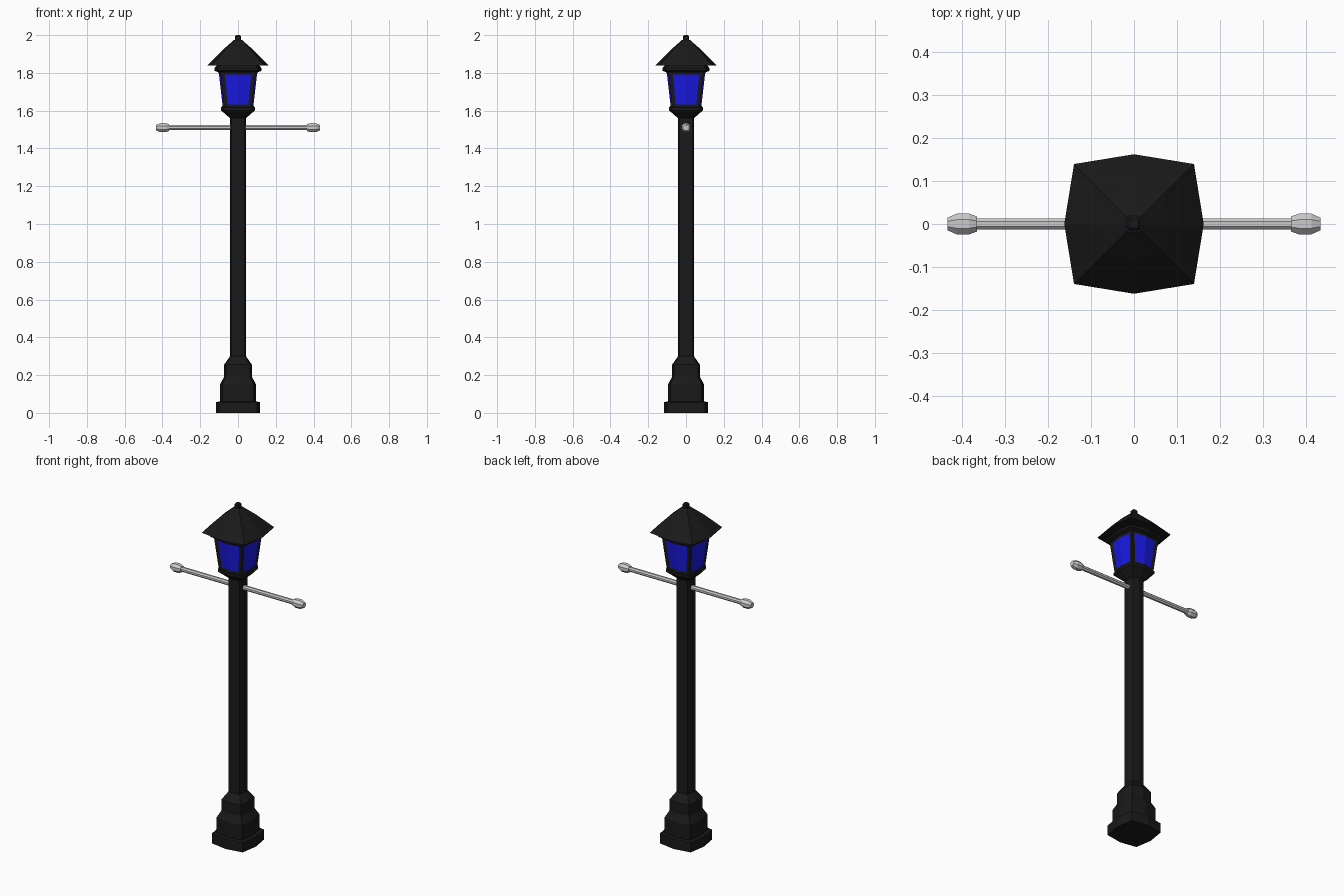
import bpy, bmesh, math
from mathutils import Matrix

if "Cube" in bpy.data.objects:
    bpy.data.objects.remove(bpy.data.objects["Cube"])


def material(name, rgb):
    m = bpy.data.materials.new(name)
    m.diffuse_color = (*rgb, 1)
    m.use_nodes = True
    m.node_tree.nodes["Principled BSDF"].inputs["Base Color"].default_value = m.diffuse_color
    return m


black = material("black_iron", (0.01, 0.01, 0.01))
blue = material("blue_glass", (0.01, 0.01, 0.8))

# Bulged square: side middles lie on the axes, corners are pulled in a little
C = 0.86
SQUARE = [(1, 0), (C, C), (0, 1), (-C, C), (-1, 0), (-C, -C), (0, -1), (C, -C)]
# Regular octagon with flat sides facing the axes
OCT = [(math.cos(a), math.sin(a)) for a in [math.pi / 8 + i * math.pi / 4 for i in range(8)]]


def loft(name, section, profile, mat=None, matrix=None, edit=None):
    """Stack scaled copies of a section along z and cap both ends."""
    bm = bmesh.new()
    rings = [[bm.verts.new((x * r, y * r, z)) for x, y in section] for r, z in profile]
    n = len(section)
    for a, b in zip(rings, rings[1:]):
        for i in range(n):
            j = (i + 1) % n
            bm.faces.new((a[i], a[j], b[j], b[i]))
    bm.faces.new(rings[0][::-1])
    bm.faces.new(rings[-1])
    bm.normal_update()
    if edit:
        edit(bm)
    if matrix:
        bm.transform(matrix)
    me = bpy.data.meshes.new(name)
    bm.to_mesh(me)
    bm.free()
    ob = bpy.data.objects.new(name, me)
    bpy.context.collection.objects.link(ob)
    if mat:
        me.materials.append(mat)
    return ob


# Base and pole
loft("base", SQUARE, [(0.117, 0), (0.117, 0.058), (0.096, 0.06), (0.096, 0.15), (0.074, 0.19),
                      (0.074, 0.255), (0.042, 0.30)], black)
loft("pole", SQUARE, [(0.042, 0.29), (0.042, 1.57)], black)

# Lantern cup and collar
loft("lantern_cup", SQUARE, [(0.042, 1.56), (0.09, 1.602), (0.09, 1.618), (0.08, 1.622)], black)
loft("lantern_collar", SQUARE, [(0.11, 1.805), (0.125, 1.812), (0.125, 1.825), (0.11, 1.842)], black)


# Lantern body with one recessed glass pane on each side
def cut_panes(bm):
    for d in [(1, 0), (0, 1), (-1, 0), (0, -1)]:
        side = [f for f in bm.faces if len(f.verts) == 4
                and f.normal.x * d[0] + f.normal.y * d[1] > 0.8]
        bmesh.ops.inset_region(bm, faces=side, thickness=0.02, depth=-0.005, use_even_offset=True)
        for f in side:
            f.material_index = 1


body = loft("lantern_body", SQUARE, [(0.085, 1.612), (0.108, 1.812)], black, edit=cut_panes)
body.data.materials.append(blue)

# Roof and finial
loft("roof", SQUARE, [(0.11, 1.838), (0.162, 1.839), (0.081, 1.922), (0.02, 1.975)], black)
loft("finial", SQUARE, [(0.016, 1.97), (0.016, 1.993), (0.01, 2.0)], black)

# Ladder bar with a knob at each end
for side, label in [(1, "right"), (-1, "left")]:
    turn = Matrix.Translation((0, 0, 1.51)) @ Matrix.Rotation(side * math.pi / 2, 4, 'Y')
    loft("knob_" + label, OCT, [(0.019, 0.365), (0.026, 0.383), (0.026, 0.412), (0.016, 0.433)],
         matrix=turn)
loft("ladder_bar", OCT, [(0.014, -0.37), (0.014, 0.37)],
     matrix=Matrix.Translation((0, 0, 1.51)) @ Matrix.Rotation(math.pi / 2, 4, 'Y'))
